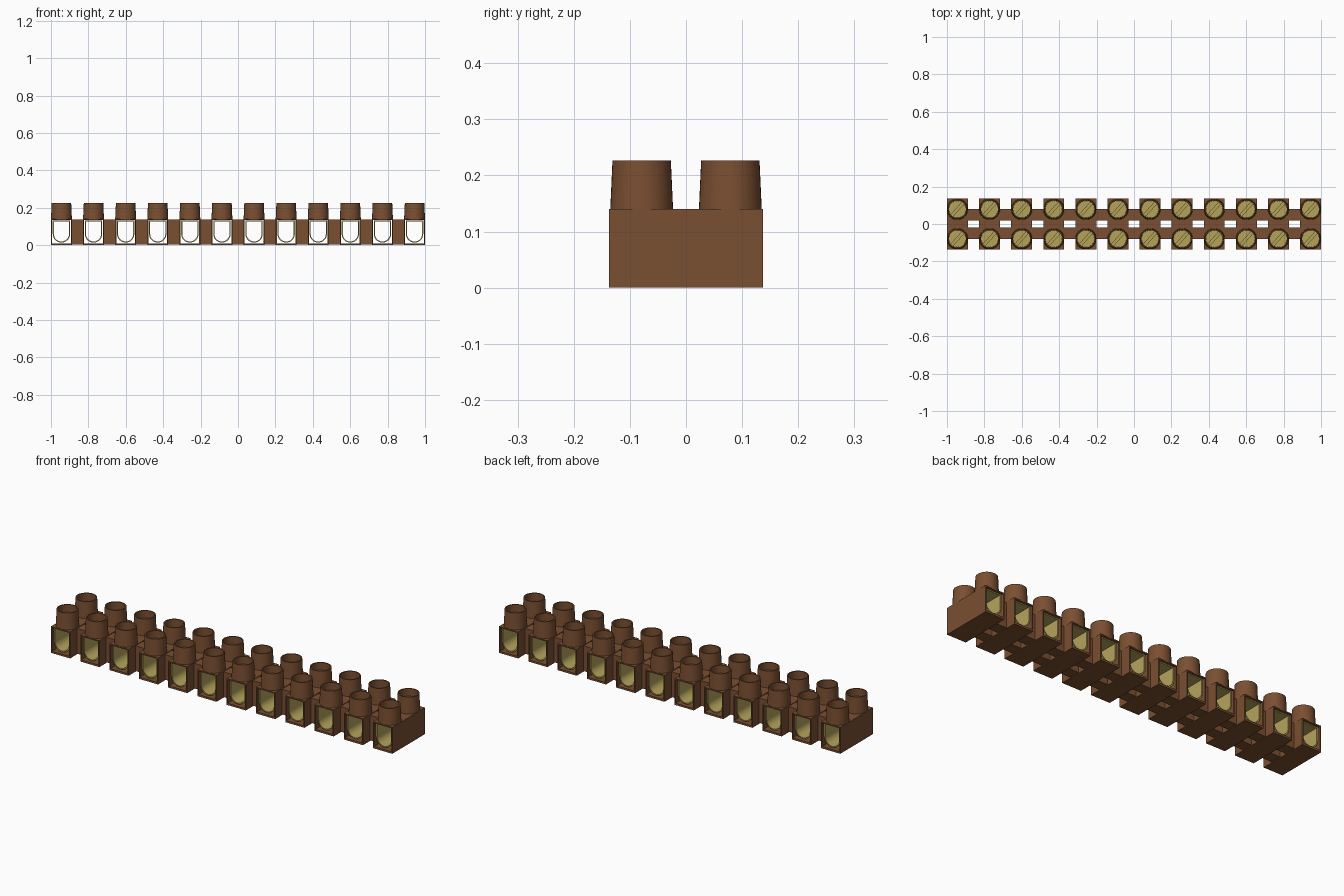
import bpy, bmesh, math
from mathutils import Matrix

old = bpy.data.objects.get("Cube")
if old:
    bpy.data.objects.remove(old, do_unlink=True)

POLES = 12
BLOCK_W, BLOCK_D, BLOCK_H = 0.112, 0.274, 0.14
PITCH = (2 - BLOCK_W) / (POLES - 1)
X0 = -1 + BLOCK_W / 2          # centre of the first pole
POST_Y = 0.079                 # screw posts sit either side of the middle
TOP = 0.227


def material(name, rgb):
    m = bpy.data.materials.new(name)
    m.diffuse_color = (*rgb, 1)
    m.use_nodes = True
    bsdf = m.node_tree.nodes["Principled BSDF"]
    bsdf.inputs["Base Color"].default_value = (*rgb, 1)
    bsdf.inputs["Roughness"].default_value = 0.6
    return m


BROWN = material("brown plastic", (0.195, 0.078, 0.031))
BRASS = material("brass", (0.46, 0.37, 0.105))


def finish(name, bm, mat, count, smooth=False):
    """Turn a bmesh into an object repeated along the strip."""
    bmesh.ops.recalc_face_normals(bm, faces=bm.faces)
    me = bpy.data.meshes.new(name)
    bm.to_mesh(me)
    bm.free()
    me.materials.append(mat)
    ob = bpy.data.objects.new(name, me)
    bpy.context.collection.objects.link(ob)
    if smooth:
        bpy.ops.object.select_all(action='DESELECT')
        ob.select_set(True)
        bpy.context.view_layer.objects.active = ob
        bpy.ops.object.shade_smooth_by_angle(angle=math.radians(35))
    arr = ob.modifiers.new("poles", 'ARRAY')
    arr.count = count
    arr.use_relative_offset = False
    arr.use_constant_offset = True
    arr.constant_offset_displace = (PITCH, 0, 0)
    return ob


def tunnel(bm, outer, inner, depth):
    """Hollow prism along y between two matching x-z outlines."""
    n = len(outer)
    rings = [[bm.verts.new((X0 + x, y, z)) for x, z in loop]
             for loop, y in ((outer, -depth / 2), (outer, depth / 2),
                             (inner, depth / 2), (inner, -depth / 2))]
    for k in range(4):
        a, b = rings[k], rings[(k + 1) % 4]
        for i in range(n):
            j = (i + 1) % n
            bm.faces.new((a[i], a[j], b[j], b[i]))


def rect(hw, z0, z1):
    return [(-hw, z0), (hw, z0), (hw, z1), (-hw, z1)]


def u_shape(hw, z0, z1, steps=16):
    """Flat-topped outline with a round bottom."""
    arc = [(hw * math.cos(t), z0 + hw - hw * math.sin(t))
           for t in (math.pi * i / steps for i in range(steps + 1))]
    return [(hw, z1)] + arc + [(-hw, z1)]


def lathe(bm, profile, centre, segs=40):
    """Spin a closed r-z profile about a vertical axis."""
    cx, cy = centre
    rings = [[bm.verts.new((cx + r * math.cos(2 * math.pi * i / segs),
                            cy + r * math.sin(2 * math.pi * i / segs), z))
              for i in range(segs)] for r, z in profile]
    for k in range(len(rings)):
        a, b = rings[k], rings[(k + 1) % len(rings)]
        for i in range(segs):
            j = (i + 1) % segs
            bm.faces.new((a[i], a[j], b[j], b[i]))


def prism(bm, pts, z0, z1):
    low = [bm.verts.new((x, y, z0)) for x, y in pts]
    high = [bm.verts.new((x, y, z1)) for x, y in pts]
    bm.faces.new(low[::-1])
    bm.faces.new(high)
    for i in range(len(pts)):
        j = (i + 1) % len(pts)
        bm.faces.new((low[i], low[j], high[j], high[i]))


# Plastic blocks with a wire opening running front to back
bm = bmesh.new()
tunnel(bm, rect(BLOCK_W / 2, 0, BLOCK_H), rect(0.050, 0.010, 0.134), BLOCK_D)
finish("terminal_block", bm, BROWN, POLES)

# Brass sleeves inside the openings
bm = bmesh.new()
tunnel(bm, u_shape(0.0465, 0.014, 0.1335), u_shape(0.0405, 0.020, 0.128), 0.25)
finish("brass_sleeve", bm, BRASS, POLES, True)

for side, s in (("front", -1), ("back", 1)):
    y = s * POST_Y

    # Tapered hollow posts
    bm = bmesh.new()
    lathe(bm, [(0.056, BLOCK_H - 0.001), (0.052, TOP),
               (0.046, TOP), (0.046, BLOCK_H - 0.001)], (X0, y))
    finish(side + "_screw_post", bm, BROWN, POLES, True)

    # Slotted screws: a round base with two raised half discs
    bm = bmesh.new()
    r, half_slot, screw_top = 0.0455, 0.007, 0.187
    circle = [(X0 + r * math.cos(2 * math.pi * i / 40),
               y + r * math.sin(2 * math.pi * i / 40)) for i in range(40)]
    prism(bm, circle, BLOCK_H - 0.003, screw_top - 0.012)
    a0 = math.asin(half_slot / r)
    turn = math.radians(48)
    for flip in (0, math.pi):
        arc = [a0 + (math.pi - 2 * a0) * i / 20 + turn + flip for i in range(21)]
        prism(bm, [(X0 + r * math.cos(a), y + r * math.sin(a)) for a in arc],
              screw_top - 0.012, screw_top)
    finish(side + "_screw", bm, BRASS, POLES, True)

    # Bars joining neighbouring blocks, leaving a gap along the middle
    bm = bmesh.new()
    y0, y1, z0, z1 = 0.02, 0.08, 0.004, 0.137
    size = Matrix.Diagonal((PITCH - BLOCK_W + 0.002, y1 - y0, z1 - z0, 1))
    place = Matrix.Translation((X0 + PITCH / 2, s * (y0 + y1) / 2, (z0 + z1) / 2))
    bmesh.ops.create_cube(bm, size=1, matrix=place @ size)
    finish(side + "_joining_bar", bm, BROWN, POLES - 1)
